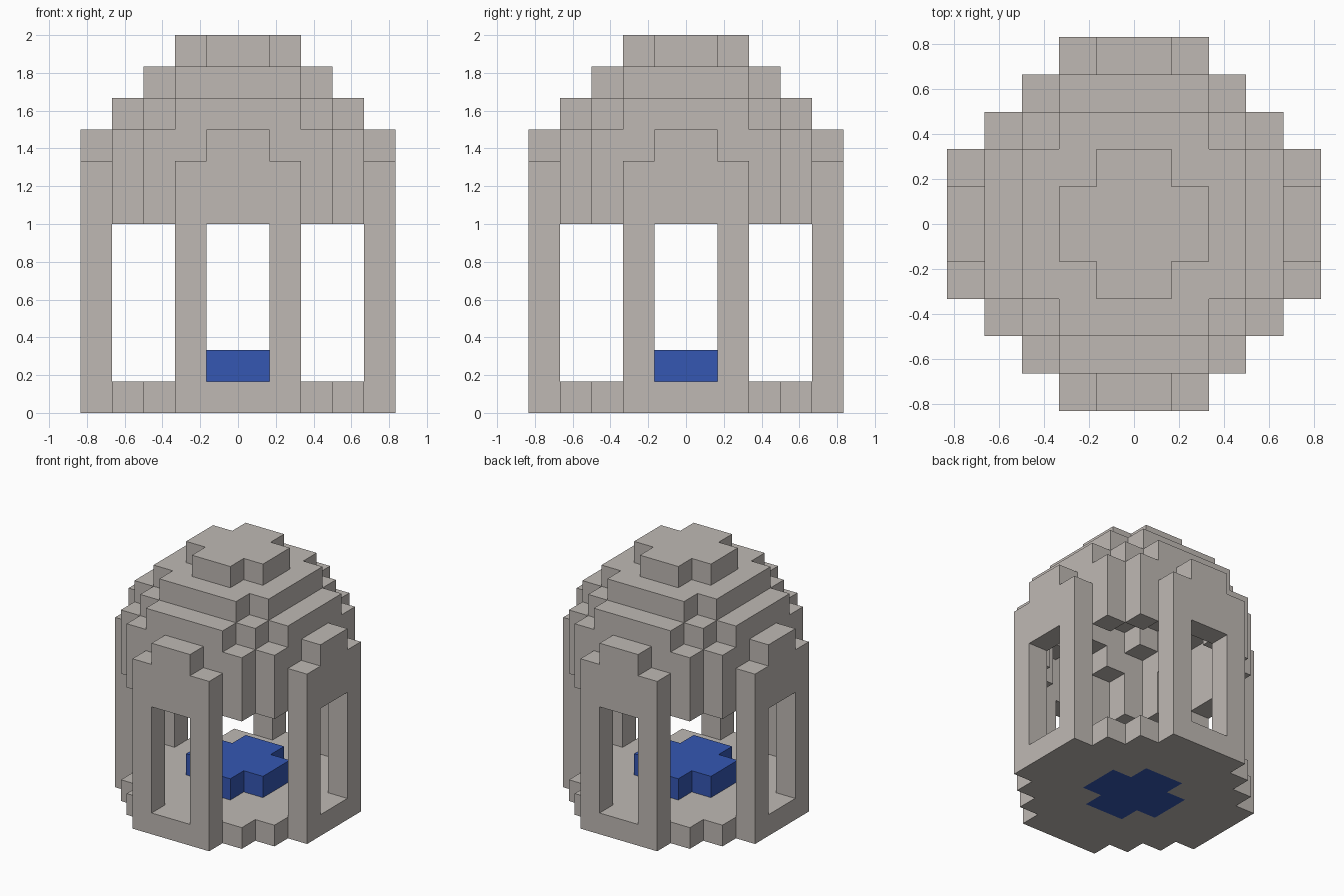
import bpy
import bmesh
from mathutils import Vector

if "Cube" in bpy.data.objects:
    bpy.data.objects.remove(bpy.data.objects["Cube"], do_unlink=True)

UNIT = 1 / 6  # edge of one block
HALF = 5      # half width of the model in blocks
HEIGHT = 12


def make_material(name, color):
    mat = bpy.data.materials.new(name)
    mat.use_nodes = True
    mat.diffuse_color = color
    mat.node_tree.nodes["Principled BSDF"].inputs["Base Color"].default_value = color
    return mat


stone = make_material("pale stone", (0.52, 0.485, 0.455, 1))
blue = make_material("water blue", (0.035, 0.095, 0.45, 1))


def build_blocks(name, rule, mat):
    """Make the outer skin of all blocks for which rule(i, j, k) holds."""
    cells = {(i, j, k) for i in range(-HALF, HALF) for j in range(-HALF, HALF)
             for k in range(HEIGHT) if rule(i, j, k)}
    bm = bmesh.new()
    for cell in sorted(cells):
        centre = Vector(cell) + Vector((0.5, 0.5, 0.5))
        for axis in range(3):
            for sign in (-1, 1):
                beside = list(cell)
                beside[axis] += sign
                if tuple(beside) in cells:
                    continue
                n, u, v = Vector(), Vector(), Vector()
                n[axis] = sign / 2
                u[(axis + 1) % 3] = 0.5
                v[(axis + 2) % 3] = sign / 2
                corners = (-u - v, u - v, u + v, v - u)
                bm.faces.new([bm.verts.new((centre + n + c) * UNIT) for c in corners])
    bmesh.ops.remove_doubles(bm, verts=bm.verts, dist=UNIT / 100)
    mesh = bpy.data.meshes.new(name)
    bm.to_mesh(mesh)
    bm.free()
    mesh.materials.append(mat)
    obj = bpy.data.objects.new(name, mesh)
    bpy.context.collection.objects.link(obj)
    return obj


def ring_index(i):
    """Distance of a block from the centre line, counted from 0."""
    return i if i >= 0 else -i - 1


def disc(p, q, size):
    return max(p, q) < size and p + q <= size


def cross(p, q):
    return p + q < 2


def floor_rule(i, j, k):
    p, q = ring_index(i), ring_index(j)
    return k == 0 and disc(p, q, 5) and not cross(p, q)


def pool_rule(i, j, k):
    return k < 2 and cross(ring_index(i), ring_index(j))


def dome_rule(i, j, k):
    p, q = ring_index(i), ring_index(j)
    if k == 11:
        return cross(p, q)
    if k == 10:
        return disc(p, q, 3) and not cross(p, q)
    if k == 9:
        return disc(p, q, 4) and not disc(p, q, 3)
    if k == 8 and {p, q} == {1, 3}:
        return True
    return 6 <= k <= 8 and {p, q} == {2, 3}


def porch_rule(along, out, k):
    """Arched doorway with two posts and a stepped top."""
    p = ring_index(along)
    if out != HALF - 1 or k < 1:
        return False
    return (p == 1 and k < 8) or (p == 0 and 6 <= k < 9)


build_blocks("floor", floor_rule, stone)
build_blocks("pool", pool_rule, blue)
build_blocks("dome", dome_rule, stone)

# Four doorways, one on each side
build_blocks("front_doorway", lambda i, j, k: porch_rule(i, -1 - j, k), stone)
build_blocks("back_doorway", lambda i, j, k: porch_rule(i, j, k), stone)
build_blocks("left_doorway", lambda i, j, k: porch_rule(j, i, k), stone)
build_blocks("right_doorway", lambda i, j, k: porch_rule(j, -1 - i, k), stone)
